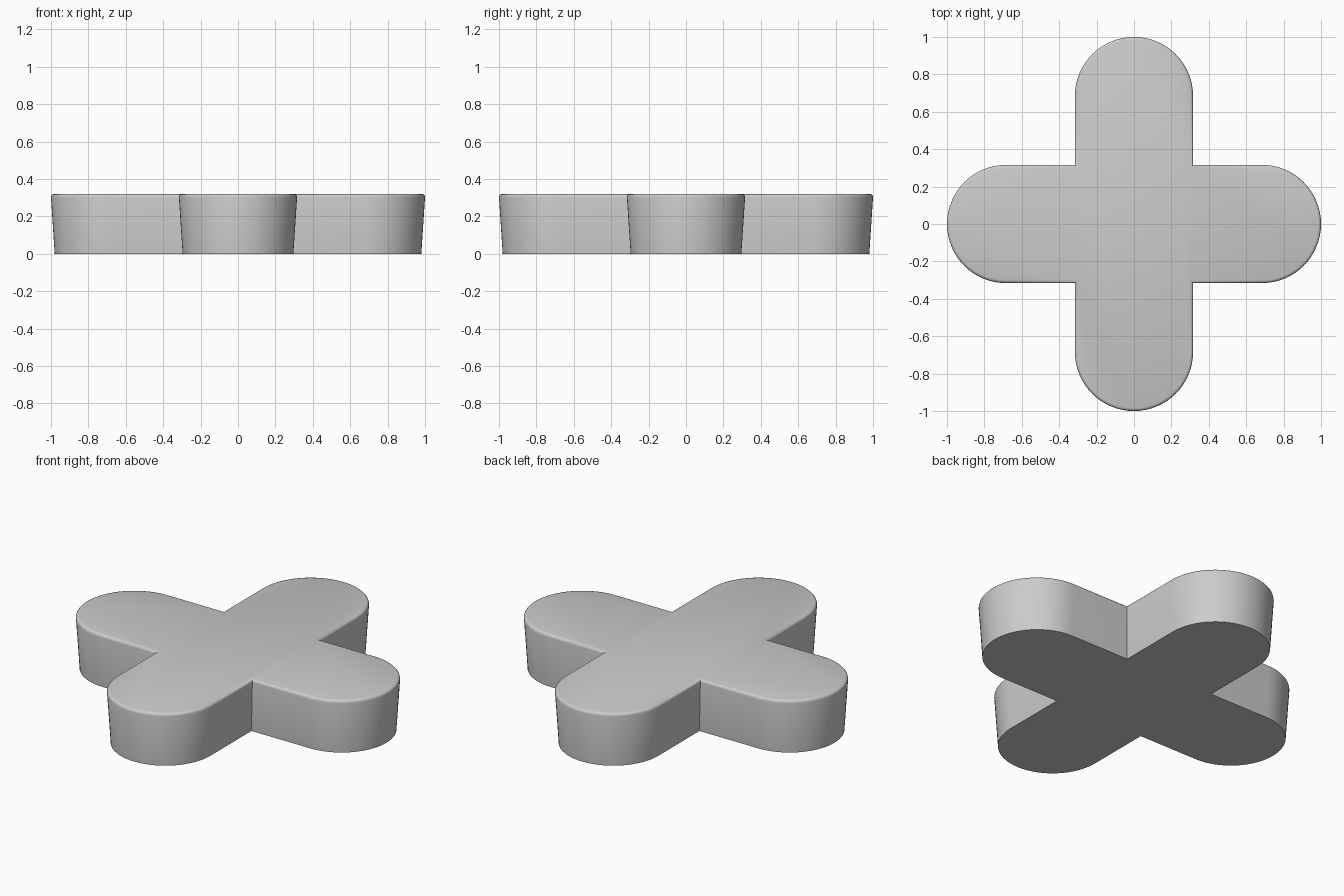
import bpy, bmesh, math

if "Cube" in bpy.data.objects:
    bpy.data.objects.remove(bpy.data.objects["Cube"])

HALF = 0.316      # half width of an arm
REACH = 1.0       # centre to arm tip
SEGS = 32         # segments in each rounded tip


def cross_outline(inset):
    """Outline of a plus with round arm tips, moved inward by inset."""
    r = HALF - inset
    arm = [(r, -r)]
    for i in range(SEGS + 1):
        a = -math.pi / 2 + math.pi * i / SEGS
        arm.append((REACH - HALF + r * math.cos(a), r * math.sin(a)))
    points = []
    for k in range(4):
        c, s = ((1, 0), (0, 1), (-1, 0), (0, -1))[k]
        points += [(c * x - s * y, s * x + c * y) for x, y in arm]
    return points


# Levels from base to top: tapered wall, then a small rounded rim
levels = [(0.0, 0.02), (0.302, 0.0), (0.311, 0.002), (0.317, 0.007), (0.32, 0.016)]

bm = bmesh.new()
rings = [[bm.verts.new((x, y, z)) for x, y in cross_outline(inset)]
         for z, inset in levels]

# Side walls
n = len(rings[0])
for lower, upper in zip(rings, rings[1:]):
    for i in range(n):
        j = (i + 1) % n
        bm.faces.new((lower[i], lower[j], upper[j], upper[i]))

# Flat base and top
bm.faces.new(rings[0][::-1])
bm.faces.new(rings[-1])
bmesh.ops.recalc_face_normals(bm, faces=bm.faces)

mesh = bpy.data.meshes.new("cross_pad")
bm.to_mesh(mesh)
bm.free()
pad = bpy.data.objects.new("cross_pad", mesh)
bpy.context.collection.objects.link(pad)
bpy.context.view_layer.objects.active = pad
pad.select_set(True)
bpy.ops.object.shade_smooth_by_angle(angle=math.radians(40))
